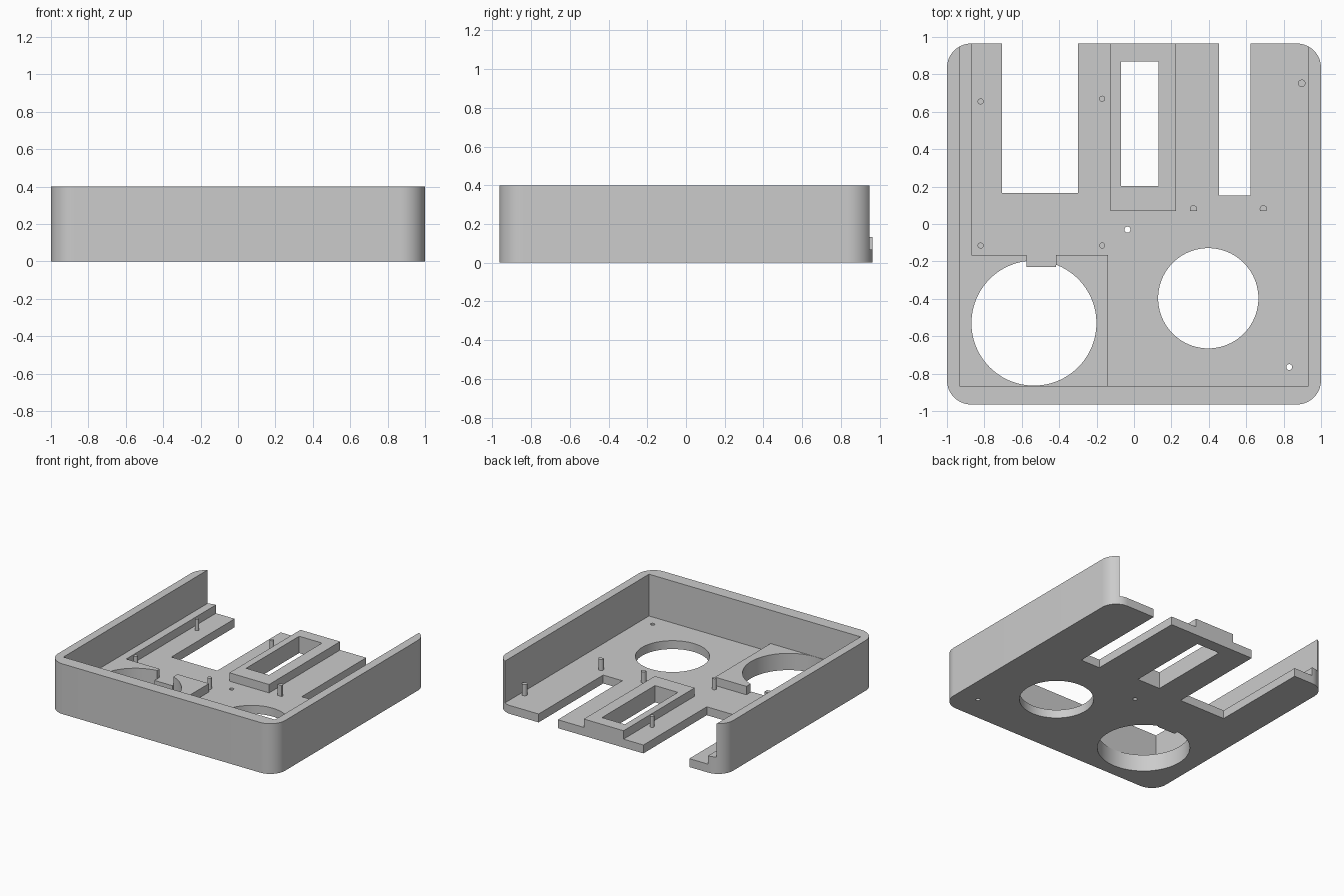
import bpy, bmesh
from math import cos, sin, pi, radians

if "Cube" in bpy.data.objects:
    bpy.data.objects.remove(bpy.data.objects["Cube"], do_unlink=True)

grey = bpy.data.materials.new("plain grey")
grey.use_nodes = True
grey.diffuse_color = (0.6, 0.6, 0.6, 1)
grey.node_tree.nodes["Principled BSDF"].inputs["Base Color"].default_value = (0.6, 0.6, 0.6, 1)

FLOOR, LEDGE, TOP = 0.067, 0.134, 0.4
BACK, FRONT = 0.965, -0.865        # rear edge, inner face of front wall
LEFT, RIGHT = 0.932, -0.934        # inner faces of side walls
OUT = 1.2                          # beyond the open rear


def arc(x, y, r, start=0, end=2 * pi, steps=64):
    return [(x + r * cos(start + (end - start) * i / steps),
             y + r * sin(start + (end - start) * i / steps)) for i in range(steps)]


def rect(x0, x1, y0, y1):
    return [(x0, y0), (x1, y0), (x1, y1), (x0, y1)]


def prism(name, outline, z0, z1):
    """Extrude a closed outline from z0 to z1."""
    bm = bmesh.new()
    face = bm.faces.new([bm.verts.new((x, y, z0)) for x, y in outline])
    top = bmesh.ops.extrude_face_region(bm, geom=[face])["geom"]
    verts = [v for v in top if isinstance(v, bmesh.types.BMVert)]
    bmesh.ops.translate(bm, verts=verts, vec=(0, 0, z1 - z0))
    bmesh.ops.recalc_face_normals(bm, faces=bm.faces)
    mesh = bpy.data.meshes.new(name)
    bm.to_mesh(mesh)
    bm.free()
    mesh.materials.append(grey)
    obj = bpy.data.objects.new(name, mesh)
    bpy.context.collection.objects.link(obj)
    return obj


def activate(obj):
    bpy.ops.object.select_all(action='DESELECT')
    obj.select_set(True)
    bpy.context.view_layer.objects.active = obj


def cut(body, outline, z0, z1):
    cutter = prism("cutter", outline, z0, z1)
    cutter.hide_render = True
    mod = body.modifiers.new("cut", 'BOOLEAN')
    mod.operation, mod.solver, mod.object = 'DIFFERENCE', 'EXACT', cutter
    activate(body)
    bpy.ops.object.modifier_apply(modifier=mod.name)
    bpy.data.objects.remove(cutter, do_unlink=True)


def smooth(obj):
    activate(obj)
    bpy.ops.object.shade_smooth_by_angle(angle=radians(30))


# Rounded outer case
R = 0.13
outline = []
for i, (sx, sy) in enumerate([(1, 1), (-1, 1), (-1, -1), (1, -1)]):
    a = i * pi / 2
    cx, cy = sx * (1 - R), sy * (BACK - R)
    outline += arc(cx, cy, R, a, a + pi / 2, 16)
    outline.append((cx + R * cos(a + pi / 2), cy + R * sin(a + pi / 2)))
case = prism("case", outline, 0, TOP)

# Inside space above the raised ledges, open at the rear
cut(case, rect(RIGHT, LEFT, FRONT, OUT), LEDGE, 0.6)

# Lower floor, leaving the side ledge, corner block and centre frame standing
n0, n1, tab = -0.575, -0.417, -0.23
cut(case, [(-0.87, OUT), (-0.87, -0.165), (n0, -0.165), (n0, tab), (n1, tab),
           (n1, -0.165), (-0.14, -0.165), (-0.14, FRONT), (LEFT, FRONT), (LEFT, OUT),
           (0.225, OUT), (0.225, 0.07), (-0.125, 0.07), (-0.125, OUT)], FLOOR, 0.6)

# Large hole with a flat tab left in its rim
hole, tab_done = [], False
for x, y in arc(-0.535, -0.53, 0.334, steps=96):
    if n0 <= x <= n1 and y > tab:
        if not tab_done:
            cx, cy, r = -0.535, -0.53, 0.334
            hole += [(n1, cy + (r * r - (n1 - cx) ** 2) ** 0.5), (n1, tab),
                     (n0, tab), (n0, cy + (r * r - (n0 - cx) ** 2) ** 0.5)]
            tab_done = True
    else:
        hole.append((x, y))
cut(case, hole, -0.1, 0.3)

# Round hole, screw holes, rear slots and centre window
cut(case, arc(0.397, -0.397, 0.268, steps=96), -0.1, 0.3)
for x, y in [(-0.035, -0.03), (0.83, -0.765)]:
    cut(case, arc(x, y, 0.016, steps=24), -0.1, 0.3)
for slot in [(-0.705, -0.3, 0.167, OUT), (0.455, 0.624, 0.152, OUT),
             (-0.07, 0.132, 0.202, 0.87)]:
    cut(case, rect(*slot), -0.1, 0.3)
smooth(case)

# Locating pins
PIN_TOP = 0.155
pins = [(-0.82, 0.655, 0.016), (-0.17, 0.67, 0.016), (-0.82, -0.115, 0.016),
        (-0.17, -0.115, 0.016), (0.897, 0.752, 0.02)]
for x, y, r in pins:
    smooth(prism("locating_pin", arc(x, y, r, steps=24), FLOOR - 0.01, PIN_TOP))

# Pins with one flat side
for x in (0.318, 0.692):
    d_shape = arc(x, 0.08, 0.02, radians(-30), radians(210), 20)
    d_shape.append((x + 0.02 * cos(radians(210)), 0.07))
    smooth(prism("flat_sided_pin", d_shape, FLOOR - 0.01, PIN_TOP))
